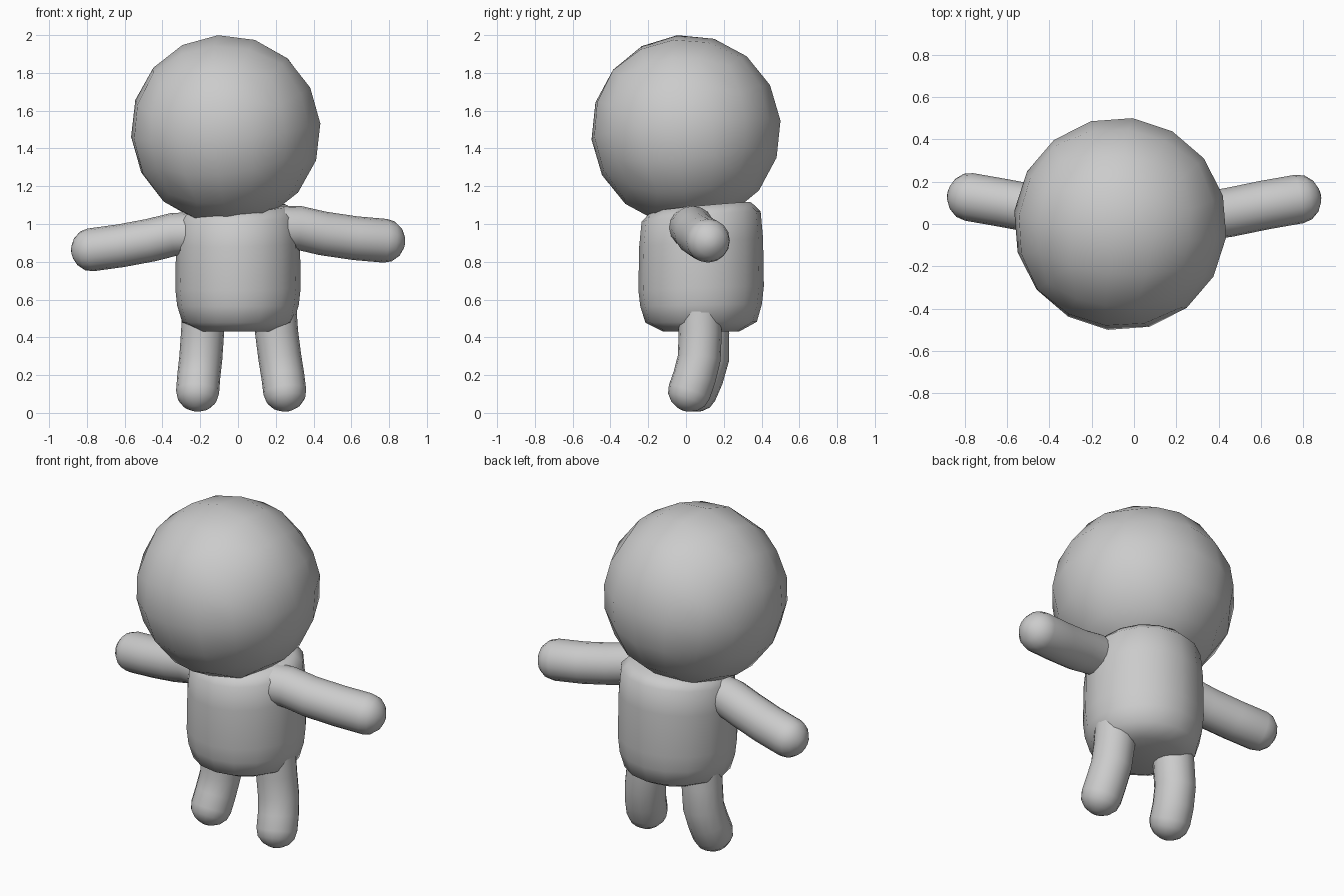
import bpy, bmesh, math
from mathutils import Vector, Euler

if "Cube" in bpy.data.objects:
    bpy.data.objects.remove(bpy.data.objects["Cube"])

clay = bpy.data.materials.new("light_grey")
clay.diffuse_color = (0.6, 0.6, 0.6, 1)
clay.use_nodes = True
clay.node_tree.nodes["Principled BSDF"].inputs["Base Color"].default_value = clay.diffuse_color


def finish(bm, name, angle=60):
    bmesh.ops.recalc_face_normals(bm, faces=bm.faces[:])
    mesh = bpy.data.meshes.new(name)
    bm.to_mesh(mesh)
    bm.free()
    obj = bpy.data.objects.new(name, mesh)
    bpy.context.collection.objects.link(obj)
    mesh.materials.append(clay)
    bpy.ops.object.select_all(action='DESELECT')
    bpy.context.view_layer.objects.active = obj
    obj.select_set(True)
    bpy.ops.object.shade_smooth_by_angle(angle=math.radians(angle))
    return obj


def skin(bm, rings):
    """Bridge consecutive rings and cap both ends."""
    loops = [[bm.verts.new(p) for p in ring] for ring in rings]
    n = len(loops[0])
    for a, b in zip(loops, loops[1:]):
        for i in range(n):
            j = (i + 1) % n
            bm.faces.new((a[i], a[j], b[j], b[i]))
    bm.faces.new(loops[0][::-1])
    bm.faces.new(loops[-1])


def limb(name, path, radius, sides=16):
    """Tube along a path with a rounded far end; the near end sits in the torso."""
    pts = [Vector(p) for p in path]
    end_dir = (pts[-1] - pts[-2]).normalized()
    stations = [(p, radius) for p in pts]
    for deg in (25, 50, 72):                      # rounded tip
        a = math.radians(deg)
        stations.append((pts[-1] + end_dir * radius * 0.9 * math.sin(a),
                         radius * math.cos(a)))
    stations.append((pts[-1] + end_dir * radius * 0.9, radius * 0.12))
    rings = []
    for k, (p, r) in enumerate(stations):
        before = stations[max(k - 1, 0)][0]
        after = stations[min(k + 1, len(stations) - 1)][0]
        t = (after - before).normalized()
        u = t.cross(Vector((0, 1, 0))).normalized()
        v = t.cross(u)
        rings.append([p + r * (math.cos(2 * math.pi * i / sides) * u
                               + math.sin(2 * math.pi * i / sides) * v)
                      for i in range(sides)])
    bm = bmesh.new()
    skin(bm, rings)
    return finish(bm, name)


# Head: cube grid rounded into a low-poly ball, slightly tilted
bm = bmesh.new()
bmesh.ops.create_cube(bm, size=2)
bmesh.ops.subdivide_edges(bm, edges=bm.edges[:], cuts=3, use_grid_fill=True)
turn = Euler([math.radians(d) for d in (5.7, -4, -7)]).to_matrix()
for v in bm.verts:
    p = Vector([math.tan(c * math.pi / 4) for c in v.co]).normalized()
    v.co = turn @ p * 0.506 + Vector((-0.065, 0, 1.497))
finish(bm, "head")

# Torso: turned rounded barrel with a top that leans forward
profile = [(0.2, 0.43), (0.295, 0.48), (0.322, 0.57), (0.332, 0.66),
           (0.328, 0.9), (0.315, 1.04), (0.265, 1.09)]
rings = []
for r, z in profile:
    ring = []
    for i in range(16):
        a = 2 * math.pi * i / 16
        x, y = r * math.cos(a), r * math.sin(a)
        lift = (0.10 * y + 0.03 * x) * (z - 0.43) / 0.7
        ring.append((x, y + 0.08, z + lift))
    rings.append(ring)
bm = bmesh.new()
skin(bm, rings)
finish(bm, "torso")

# Arms, held out to the sides and drooping slightly
limb("left_arm", [(-0.2, 0.03, 0.95), (-0.34, 0.05, 0.945), (-0.46, 0.07, 0.915),
                  (-0.62, 0.1, 0.885), (-0.78, 0.128, 0.863)], 0.114)
limb("right_arm", [(0.2, 0.02, 0.98), (0.32, 0.035, 0.98), (0.45, 0.055, 0.95),
                   (0.62, 0.09, 0.925), (0.78, 0.118, 0.911)], 0.116)

# Legs, bent forward a little at the knee
limb("left_leg", [(-0.18, 0.11, 0.56), (-0.188, 0.115, 0.42), (-0.197, 0.115, 0.29),
                  (-0.208, 0.085, 0.19), (-0.214, 0.05, 0.11)], 0.114)
limb("right_leg", [(0.195, 0.075, 0.56), (0.205, 0.075, 0.42), (0.222, 0.07, 0.29),
                   (0.238, 0.045, 0.19), (0.248, 0.017, 0.11)], 0.114)
